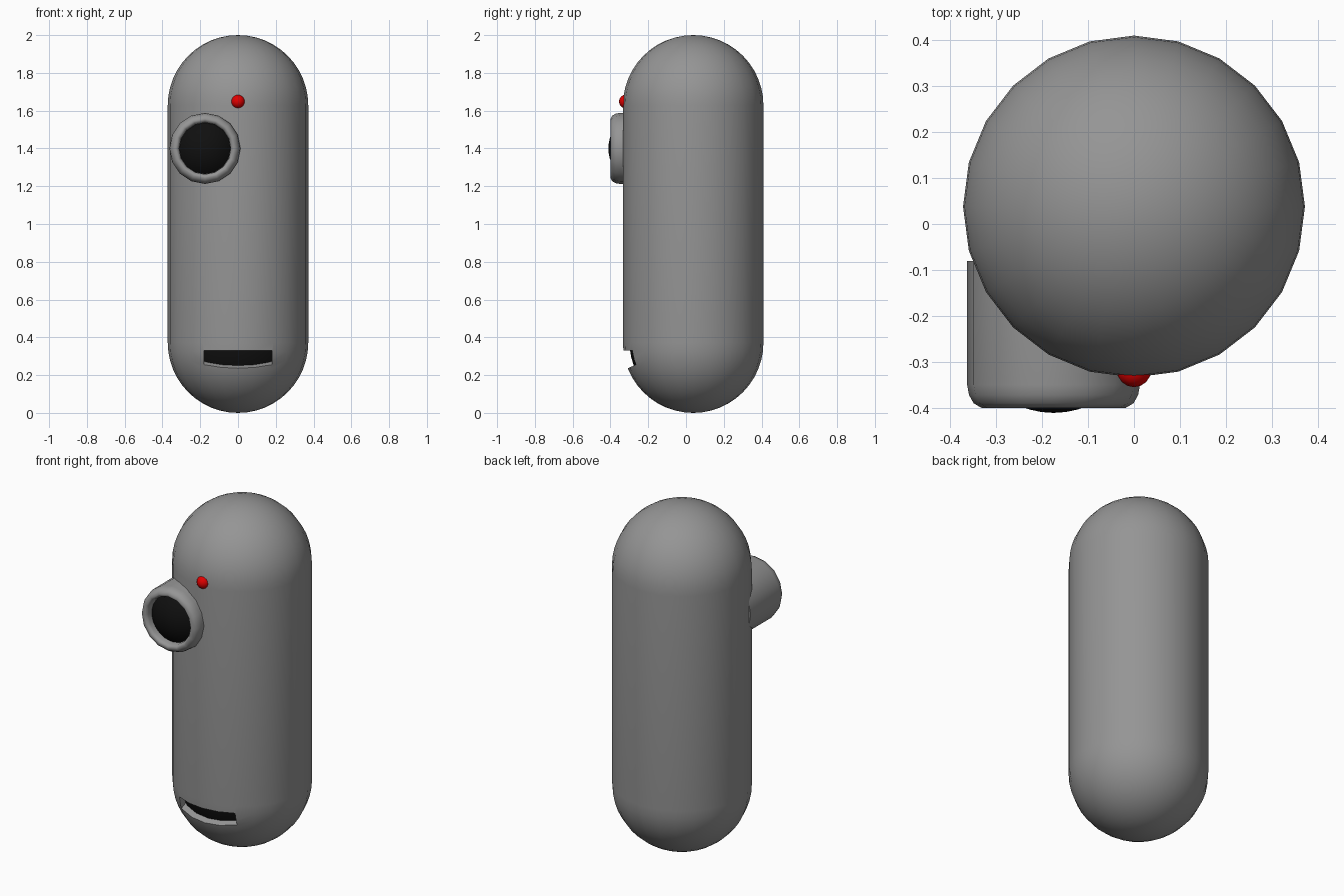
import bpy, bmesh, math
from mathutils import Matrix, Vector

cube = bpy.data.objects.get("Cube")
if cube:
    bpy.data.objects.remove(cube, do_unlink=True)


def material(name, color):
    m = bpy.data.materials.new(name)
    m.use_nodes = True
    m.diffuse_color = (*color, 1)
    m.node_tree.nodes["Principled BSDF"].inputs["Base Color"].default_value = (*color, 1)
    return m


GREY = material("grey shell", (0.3, 0.3, 0.3))
BLACK = material("black glass", (0.005, 0.005, 0.005))
RED = material("red light", (0.75, 0.0, 0.0))

R = 0.372          # body radius
CY = 0.038         # body axis offset in y
AXIS = Vector((0, CY, 0))


def finish(name, bm, mat):
    bmesh.ops.recalc_face_normals(bm, faces=bm.faces)
    mesh = bpy.data.meshes.new(name)
    bm.to_mesh(mesh)
    bm.free()
    mesh.materials.append(mat)
    obj = bpy.data.objects.new(name, mesh)
    bpy.context.collection.objects.link(obj)
    return obj


def lathe(name, profile, sides, mat, matrix):
    """Spin (radius, height) points about local z, then place with matrix."""
    bm = bmesh.new()
    verts = [bm.verts.new((r, 0, z)) for r, z in profile]
    edges = [bm.edges.new(pair) for pair in zip(verts, verts[1:])]
    bmesh.ops.spin(bm, geom=verts + edges, axis=(0, 0, 1), cent=(0, 0, 0),
                   angle=math.tau, steps=sides, use_merge=True)
    bmesh.ops.remove_doubles(bm, verts=bm.verts, dist=1e-5)
    bm.transform(matrix)
    return finish(name, bm, mat)


def smooth(obj, angle=35):
    bpy.ops.object.select_all(action="DESELECT")
    obj.select_set(True)
    bpy.context.view_layer.objects.active = obj
    bpy.ops.object.shade_smooth_by_angle(angle=math.radians(angle))


def arc(radius, cz, start, end, steps):
    angles = [math.radians(start + (end - start) * i / steps) for i in range(steps + 1)]
    return [(radius * math.cos(a), cz + radius * math.sin(a)) for a in angles]


# Capsule body
body = lathe("body", arc(R, R, -90, 0, 12) + arc(R, 2 - R, 0, 90, 12), 24, GREY,
             Matrix.Translation(AXIS))

# Slot cutter: side profile extruded across x, lower edge sloping inwards
bm = bmesh.new()
outline = [(-0.45, 0.33), (-0.2, 0.33), (-0.2, 0.285), (-0.45, 0.172)]
face = bm.faces.new([bm.verts.new((-0.18, y, z)) for y, z in outline])
ext = bmesh.ops.extrude_face_region(bm, geom=[face])
bmesh.ops.translate(bm, vec=(0.36, 0, 0),
                    verts=[g for g in ext["geom"] if isinstance(g, bmesh.types.BMVert)])
cutter = finish("slot_cutter", bm, GREY)
cutter.hide_render = True

bpy.context.view_layer.objects.active = body
cut = body.modifiers.new("slot", "BOOLEAN")
cut.object = cutter
cut.operation = "DIFFERENCE"
cut.solver = "EXACT"
bpy.ops.object.modifier_apply(modifier=cut.name)
bpy.data.objects.remove(cutter, do_unlink=True)
smooth(body)

# Dark lining behind the slot
lining = lathe("slot_lining", arc(0.337, R, -40, 0, 6), 24, BLACK, Matrix.Translation(AXIS))
smooth(lining)

# Eye housing: tube with rounded outer rim and a recessed lip, pointing at -y
eye = Matrix.Translation((-0.175, 0, 1.4)) @ Matrix.Rotation(math.pi / 2, 4, "X")
rim = [(0, 0.08), (0.188, 0.08), (0.188, 0.35), (0.184, 0.372), (0.174, 0.39),
       (0.157, 0.4), (0.145, 0.396), (0.137, 0.383), (0.135, 0.35)]
housing = lathe("eye_housing", rim, 16, GREY, eye)
smooth(housing, 50)

# Domed lens
lens = lathe("eye_lens", arc(0.19, 0.221, 42, 90, 6), 32, BLACK, eye)
smooth(lens)

# Small red indicator
lamp = lathe("indicator_light", arc(0.037, 0, -90, 90, 8), 16, RED,
             Matrix.Translation((0, -0.318, 1.648)))
smooth(lamp)
